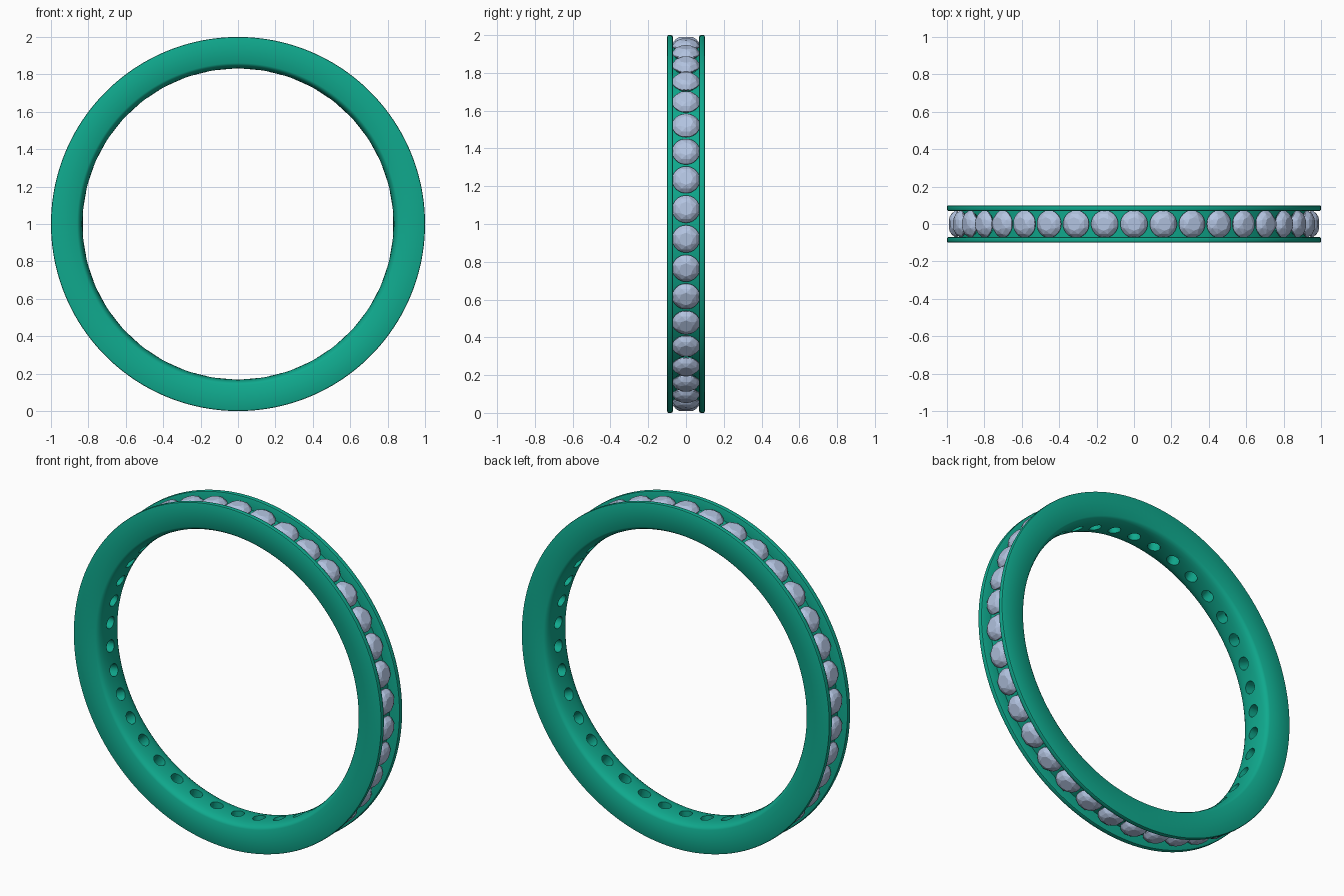
import bpy, bmesh
from math import pi, sin, cos, radians
from mathutils import Matrix, Vector

if "Cube" in bpy.data.objects:
    bpy.data.objects.remove(bpy.data.objects["Cube"])

GEMS = 38
CENTRE = Matrix.Translation((0, 0, 1))


def material(name, color):
    m = bpy.data.materials.new(name)
    m.diffuse_color = (*color, 1)
    m.use_nodes = True
    m.node_tree.nodes["Principled BSDF"].inputs["Base Color"].default_value = m.diffuse_color
    return m


def add_object(name, bm, mat=None):
    bmesh.ops.recalc_face_normals(bm, faces=bm.faces[:])
    me = bpy.data.meshes.new(name)
    bm.to_mesh(me)
    bm.free()
    if mat:
        me.materials.append(mat)
    ob = bpy.data.objects.new(name, me)
    bpy.context.collection.objects.link(ob)
    return ob


def circle(n, r, z, offset=0.0):
    return [Vector((r * cos(2 * pi * (i + offset) / n),
                    r * sin(2 * pi * (i + offset) / n), z)) for i in range(n)]


def bridge(bm, a, b):
    n = len(a)
    for i in range(n):
        bm.faces.new((a[i], a[(i + 1) % n], b[(i + 1) % n], b[i]))


def gem_matrix(i):
    return CENTRE @ Matrix.Rotation(2 * pi * i / GEMS, 4, 'Y')


teal = material("teal_metal", (0.005, 0.40, 0.27))
ice = material("pale_gem", (0.45, 0.55, 0.75))

# Band: half profile (y, radius) from inner middle to channel floor, then mirrored
half = [(0.0, 0.830), (0.035, 0.8315), (0.06, 0.835), (0.08, 0.841), (0.093, 0.849),
        (0.1, 0.860), (0.1, 0.992), (0.0975, 0.998), (0.092, 1.0),
        (0.078, 1.0), (0.0725, 0.998), (0.07, 0.992), (0.07, 0.935)]
profile = half + [(-y, r) for y, r in reversed(half[1:])]
bm = bmesh.new()
SEG = GEMS * 5
loops = []
for i in range(SEG):
    a = 2 * pi * i / SEG
    loops.append([bm.verts.new((r * sin(a), y, 1 + r * cos(a))) for y, r in profile])
for i in range(SEG):
    bridge(bm, loops[i], loops[(i + 1) % SEG])
band = add_object("ring_band", bm, teal)

# Gem seats: conical pocket with a through hole to the inside of the band
bm = bmesh.new()
for i in range(GEMS):
    m = gem_matrix(i)
    rings = [[bm.verts.new(m @ p) for p in circle(20, r, z)]
             for r, z in ((0.035, 0.78), (0.035, 0.905), (0.066, 0.946))]
    bridge(bm, rings[0], rings[1])
    bridge(bm, rings[1], rings[2])
    bm.faces.new(rings[0])
    bm.faces.new(rings[2])
cutter = add_object("seat_cutter", bm)
cutter.hide_render = True

mod = band.modifiers.new("seats", 'BOOLEAN')
mod.operation = 'DIFFERENCE'
mod.solver = 'EXACT'
mod.object = cutter
bpy.context.view_layer.objects.active = band
band.select_set(True)
bpy.ops.object.modifier_apply(modifier=mod.name)
bpy.data.objects.remove(cutter)
bpy.ops.object.shade_smooth_by_angle(angle=radians(35))

# Gem: faceted round cut as the hull of its facet corners, girdle at radius 0.953
points = (circle(8, 0.036, 0.990) + circle(8, 0.058, 0.979, 0.5)
          + circle(32, 0.073, 0.957) + circle(32, 0.073, 0.951)
          + circle(8, 0.036, 0.921) + [Vector((0, 0, 0.895))])
bm = bmesh.new()
for p in points:
    bm.verts.new(p)
bmesh.ops.convex_hull(bm, input=bm.verts[:])
bmesh.ops.dissolve_limit(bm, angle_limit=radians(1), verts=bm.verts[:], edges=bm.edges[:])
first = add_object("gem_01", bm, ice)
first.matrix_world = gem_matrix(0)
for i in range(1, GEMS):
    gem = bpy.data.objects.new(f"gem_{i + 1:02d}", first.data)
    bpy.context.collection.objects.link(gem)
    gem.matrix_world = gem_matrix(i)
